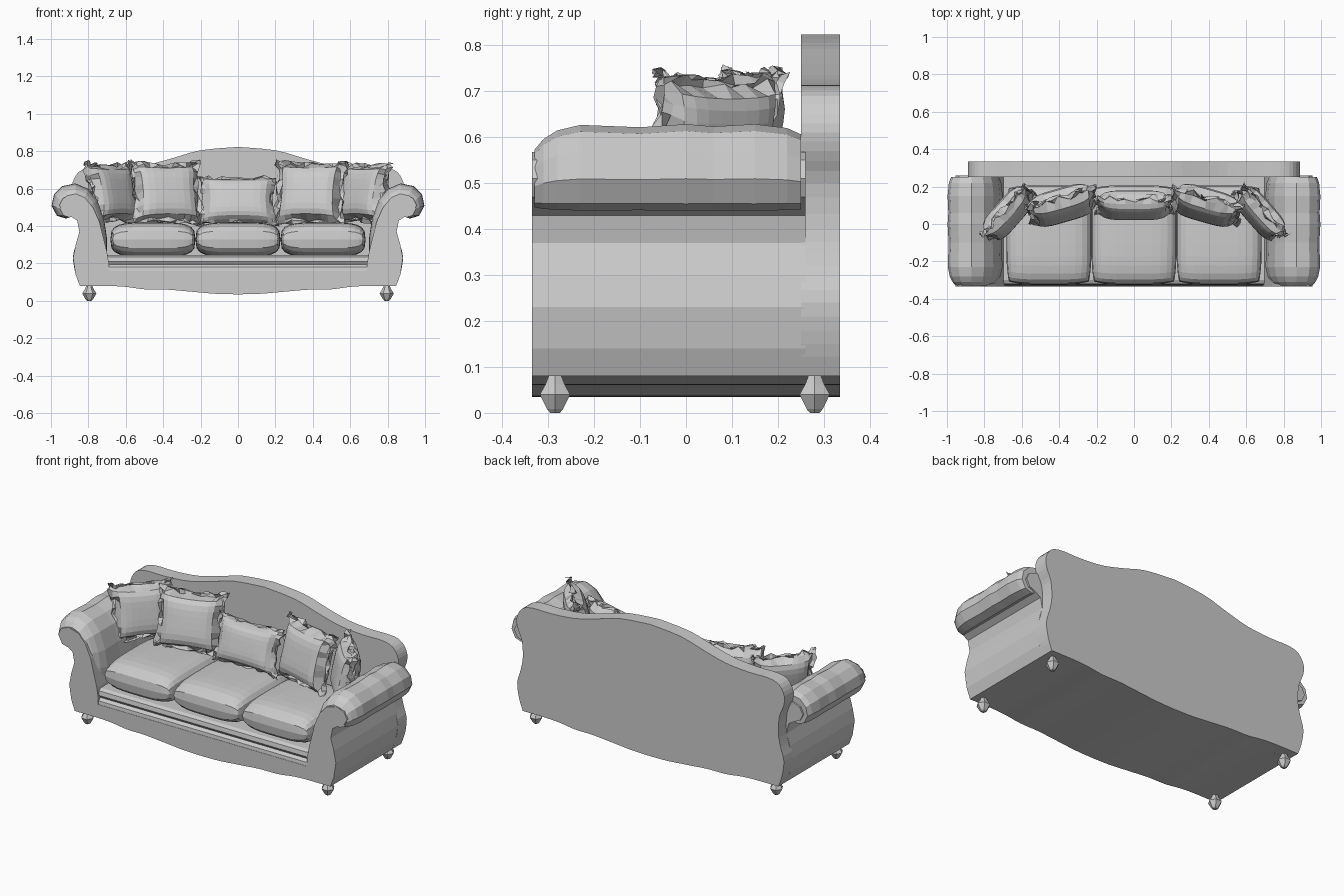
import bpy, bmesh, math, random
from mathutils import Euler, Vector

if "Cube" in bpy.data.objects:
    bpy.data.objects.remove(bpy.data.objects["Cube"])

random.seed(4)


def finish(bm, name):
    bmesh.ops.remove_doubles(bm, verts=bm.verts, dist=1e-5)
    bmesh.ops.recalc_face_normals(bm, faces=bm.faces)
    mesh = bpy.data.meshes.new(name)
    bm.to_mesh(mesh)
    bm.free()
    obj = bpy.data.objects.new(name, mesh)
    bpy.context.collection.objects.link(obj)
    return obj


def loft(name, rings):
    """Skin a list of equal-length closed rings and cap both ends."""
    bm = bmesh.new()
    rows = [[bm.verts.new(p) for p in ring] for ring in rings]
    n = len(rows[0])
    for a, b in zip(rows, rows[1:]):
        for i in range(n):
            bm.faces.new((a[i], a[(i + 1) % n], b[(i + 1) % n], b[i]))
    bm.faces.new(rows[0])
    bm.faces.new(rows[-1])
    return finish(bm, name)


def extrude_y(name, profile, y0, y1):
    return loft(name, [[(x, y, z) for x, z in profile] for y in (y0, y1)])


def refine(pts, steps=4):
    """Catmull-Rom interpolation of an open profile."""
    out = []
    for i in range(len(pts) - 1):
        p = [Vector(pts[min(max(i + k, 0), len(pts) - 1)]) for k in (-1, 0, 1, 2)]
        for s in range(steps):
            t = s / steps
            v = 0.5 * (2 * p[1] + (p[2] - p[0]) * t
                       + (2 * p[0] - 5 * p[1] + 4 * p[2] - p[3]) * t * t
                       + (3 * p[1] - p[0] - 3 * p[2] + p[3]) * t ** 3)
            out.append(tuple(v))
    return out + [tuple(pts[-1])]


def mirrored(half):
    """Half profile starting and ending on x = 0, made whole."""
    return half + [(-x, z) for x, z in reversed(half[1:-1])]


def cushion(name, size, loc, rot=(0, 0, 0), flange=0.0, power=0.35, n=14):
    """Puffed pad in the local x-z plane; the flange is its ruffled border."""
    w, h, t = (s / 2 for s in size)
    core = 1 - flange
    turn = Euler(rot)
    bm = bmesh.new()
    ticks = [math.sin(math.pi / 2 * (2 * i / n - 1)) for i in range(n + 1)]
    ruffle = {}
    for side in (-1, 1):
        grid = []
        for i, u in enumerate(ticks):
            row = []
            for j, v in enumerate(ticks):
                a, b = min(abs(u) / core, 1), min(abs(v) / core, 1)
                puff = ((1 - a ** 4) * (1 - b ** 4)) ** power * t
                x, z, off = u * w, v * h, 0.0
                edge = max(abs(u), abs(v))
                if flange:
                    # pinched sides leave pointed corners
                    x *= 1 - 0.10 * (1 - v * v)
                    z *= 1 - 0.10 * (1 - u * u)
                    if edge > core:
                        if (i, j) not in ruffle:
                            ruffle[i, j] = [random.uniform(-1, 1) for _ in range(3)]
                        r = ruffle[i, j]
                        x += 0.012 * r[0]
                        z += 0.012 * r[1]
                        off = 0.022 * r[2]
                    puff = max(puff, 0.004 if edge < 0.999 else 0)
                else:
                    # rounded corners
                    x *= 1 - 0.06 * v ** 4
                    z *= 1 - 0.06 * u ** 4
                p = turn.to_matrix() @ Vector((x, side * puff + off, z))
                row.append(bm.verts.new(p + Vector(loc)))
            grid.append(row)
        for i in range(n):
            for j in range(n):
                bm.faces.new((grid[i][j], grid[i + 1][j],
                              grid[i + 1][j + 1], grid[i][j + 1]))
    return finish(bm, name)


# Shared scalloped lower edge, centre to side
hem = [(0, 0.035), (0.12, 0.038), (0.26, 0.05), (0.38, 0.06), (0.5, 0.062),
       (0.6, 0.075), (0.7, 0.08), (0.845, 0.08)]

# Base with wavy skirt
extrude_y("base", mirrored(refine(hem, 3) + [(0.845, 0.16), (0, 0.16)]), -0.335, 0.3)

# Camel-shaped back
back_edge = [(0.845, 0.08), (0.87, 0.15), (0.882, 0.24), (0.86, 0.32), (0.845, 0.4),
             (0.852, 0.5), (0.88, 0.57), (0.885, 0.63), (0.85, 0.69), (0.78, 0.712),
             (0.65, 0.712), (0.5, 0.725), (0.36, 0.76), (0.2, 0.805), (0, 0.823)]
extrude_y("back", mirrored(refine(hem, 3)[:-1] + refine(back_edge, 3)), 0.25, 0.335)

# Seat deck with a stepped, rounded front lip
lip = [(0.26, 0.1), (-0.32, 0.1), (-0.333, 0.16), (-0.33, 0.18), (-0.315, 0.195),
       (-0.325, 0.21), (-0.32, 0.235), (-0.3, 0.245), (0.26, 0.245)]
loft("seat_deck", [[(x, y, z) for y, z in lip] for x in (-0.71, 0.71)])

# Arms: scroll-fronted side panel, padded roll on top
panel = [(0.845, 0.08), (0.868, 0.14), (0.882, 0.23), (0.868, 0.3), (0.848, 0.37),
         (0.86, 0.43), (0.9, 0.455), (0.935, 0.47), (0.955, 0.51), (0.935, 0.55),
         (0.885, 0.568), (0.82, 0.55), (0.775, 0.5), (0.74, 0.42), (0.715, 0.32),
         (0.7, 0.26), (0.69, 0.2), (0.69, 0.08)]
pad = [(0.7, 0.22), (0.7, 0.34), (0.715, 0.44), (0.75, 0.54), (0.8, 0.6), (0.87, 0.63),
       (0.94, 0.615), (0.985, 0.57), (0.998, 0.51), (0.97, 0.455), (0.92, 0.44),
       (0.87, 0.46), (0.835, 0.42), (0.835, 0.22)]
sections = [(-0.33, 0.66), (-0.31, 0.8), (-0.28, 0.91), (-0.23, 0.98), (-0.1, 0.95),
            (0, 0.99), (0.06, 0.96), (0.15, 0.99), (0.22, 0.94), (0.25, 0.86)]
# Foot outline: radius and height
foot = [(0.012, 0), (0.02, 0.008), (0.038, 0.04), (0.024, 0.062), (0.014, 0.085)]

for s, side in ((-1, "left"), (1, "right")):
    extrude_y(side + "_arm_panel", [(s * x, z) for x, z in panel], -0.335, 0.26)
    loft(side + "_arm_pad", [[(s * (0.86 + (x - 0.86) * k), y, 0.46 + (z - 0.46) * k)
                              for x, z in pad] for y, k in sections])
    for y, end in ((-0.285, "front"), (0.28, "back")):
        loft(f"{end}_{side}_foot",
             [[(s * 0.795 + r * math.cos(a * math.pi / 3), y + r * math.sin(a * math.pi / 3), z)
               for a in range(6)] for r, z in foot])
    # Large and outer throw pillows, turned toward the middle
    cushion(side + "_large_pillow", (0.40, 0.36, 0.15), (s * 0.385, 0.1, 0.575),
            (-0.26, 0, -s * 0.28), flange=0.12)
    cushion(side + "_outer_pillow", (0.36, 0.34, 0.13), (s * 0.675, 0.055, 0.575),
            (-0.2, 0, -s * 0.85), flange=0.12)

# Middle pillow
cushion("middle_pillow", (0.42, 0.27, 0.13), (0, 0.1, 0.535), (-0.3, 0, 0), flange=0.08)

# Three seat cushions, lying flat
for i, side in enumerate(("left", "middle", "right")):
    cushion(side + "_seat_cushion", (0.455, 0.53, 0.185), ((i - 1) * 0.455, -0.058, 0.328),
            (math.pi / 2, 0, 0), power=0.3)
